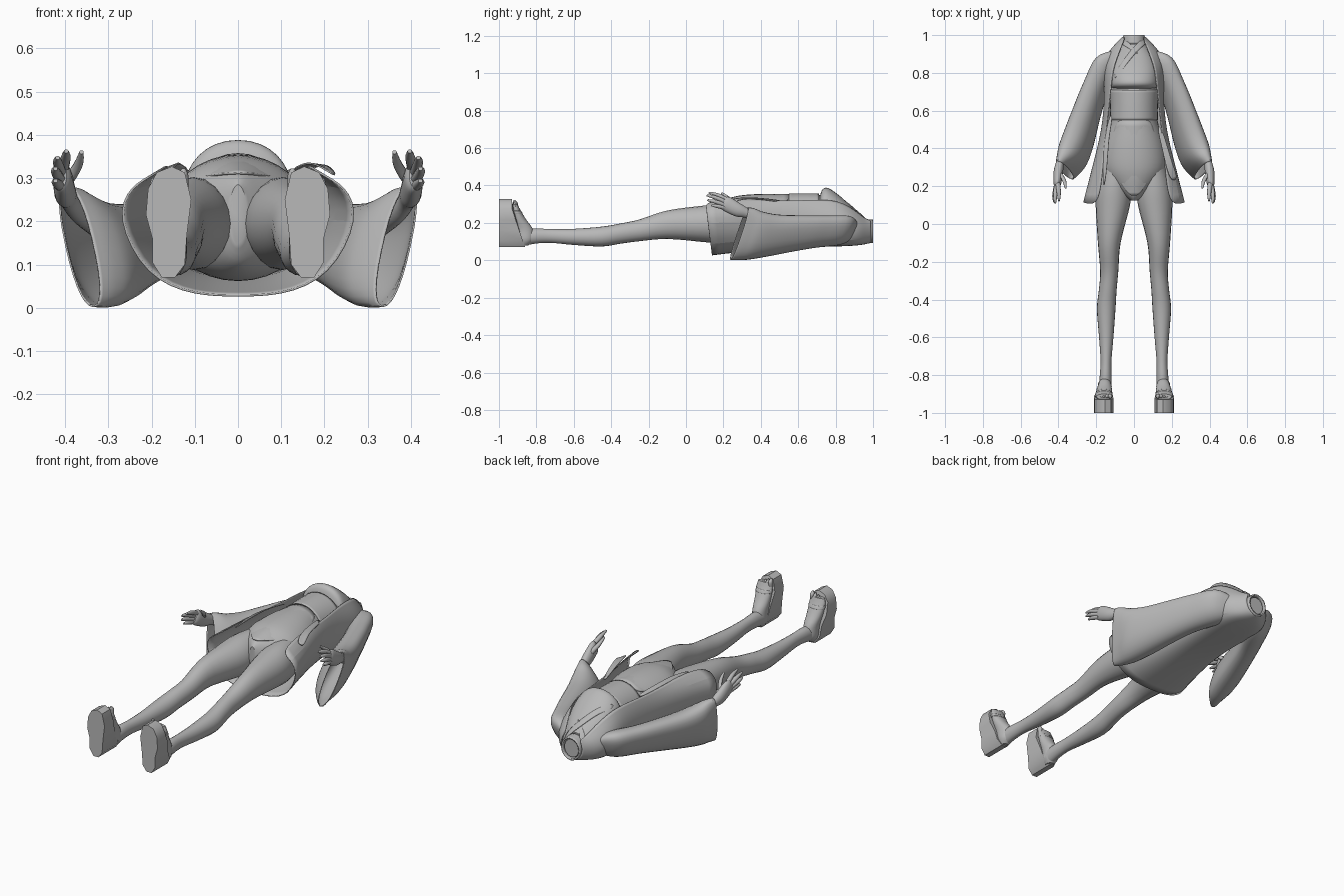
import bpy, bmesh, math
from mathutils import Vector

grey = bpy.data.materials.new("plain_grey")
grey.diffuse_color = (0.48, 0.48, 0.48, 1)
X, Y, Z = Vector((1, 0, 0)), Vector((0, 1, 0)), Vector((0, 0, 1))


def finish(name, bm, mirror=False, thick=0, subsurf=0, angle=40):
    bmesh.ops.recalc_face_normals(bm, faces=bm.faces)
    me = bpy.data.meshes.new(name)
    bm.to_mesh(me)
    bm.free()
    me.materials.append(grey)
    ob = bpy.data.objects.new(name, me)
    bpy.context.collection.objects.link(ob)
    if mirror:
        ob.modifiers.new("mirror", 'MIRROR').use_mirror_merge = False
    if subsurf:
        s = ob.modifiers.new("smooth", 'SUBSURF')
        s.levels = s.render_levels = subsurf
    if thick:
        t = ob.modifiers.new("cloth", 'SOLIDIFY')
        t.thickness, t.offset = thick, -1
    bpy.context.view_layer.objects.active = ob
    ob.select_set(True)
    bpy.ops.object.shade_smooth_by_angle(angle=math.radians(angle))
    ob.select_set(False)
    return ob


def spline(keys, steps):
    """Smooth interpolation through a list of number tuples."""
    out = []
    for i in range(len(keys) - 1):
        a, b, c, d = (keys[max(0, min(len(keys) - 1, i + k))] for k in (-1, 0, 1, 2))
        for s in range(steps):
            t = s / steps
            out.append([0.5 * (2*q + (r-p)*t + (2*p-5*q+4*r-s4)*t*t + (3*q-p-3*r+s4)*t**3)
                        for p, q, r, s4 in zip(a, b, c, d)])
    return out + [list(keys[-1])]


def tube(name, keys, u, v, n=20, steps=4, power=1.0, caps=True, **kw):
    """Loft ellipses; each key is x, y, z, radius along u, radius along v."""
    bm = bmesh.new()
    rings = []
    for x, y, z, ru, rv in spline(keys, steps):
        ring = []
        for i in range(n):
            a = 2 * math.pi * i / n
            ca, sa = math.cos(a), math.sin(a)
            p = Vector((x, y, z)) + u * ru * math.copysign(abs(ca)**power, ca) \
                + v * rv * math.copysign(abs(sa)**power, sa)
            ring.append(bm.verts.new(p))
        rings.append(ring)
    for a, b in zip(rings, rings[1:]):
        for i in range(n):
            bm.faces.new((a[i], a[(i+1) % n], b[(i+1) % n], b[i]))
    if caps:
        bm.faces.new(rings[0])
        bm.faces.new(rings[-1])
    return finish(name, bm, **kw)


def sheet(name, rows, **kw):
    """Surface through rows of points."""
    bm = bmesh.new()
    g = [[bm.verts.new(p) for p in r] for r in rows]
    for a, b in zip(g, g[1:]):
        for i in range(len(a) - 1):
            bm.faces.new((a[i], a[i+1], b[i+1], b[i]))
    return finish(name, bm, **kw)


# Legs
tube("legs", [(.152, -.87, .122, .034, .045), (.15, -.8, .13, .031, .04),
              (.148, -.72, .13, .029, .037), (.147, -.6, .125, .038, .043),
              (.147, -.45, .127, .049, .053), (.139, -.35, .143, .047, .054),
              (.131, -.25, .16, .048, .058), (.131, -.1, .19, .06, .076),
              (.112, .1, .195, .091, .098), (.105, .2, .195, .09, .107),
              (.09, .3, .195, .08, .105)], X, Z, mirror=True)

# Feet, toes and sandals
tube("feet", [(.155, -.87, .078, .02, .025), (.155, -.86, .11, .036, .045),
              (.155, -.868, .165, .037, .05), (.158, -.892, .22, .043, .036),
              (.16, -.908, .27, .046, .022), (.16, -.914, .3, .04, .014)],
     X, Y, mirror=True)
for i in range(5):
    x, top = .126 + i * .017, .322 - i * .007
    r = .011 if i == 0 else .009
    tube("toe_%d" % i, [(x, -.912, .28, r, r), (x, -.912, top - .015, r, r * 1.2),
                        (x, -.918, top, r * .4, r * .4)], X, Y, n=10, mirror=True)
sole = [(.21, .275), (.19, .313), (.155, .327), (.125, .313), (.11, .25), (.12, .17),
        (.125, .1), (.148, .07), (.178, .07), (.2, .105), (.2, .16), (.215, .215)]
bm = bmesh.new()
low = [bm.verts.new((x - .002, -1, z)) for x, z in sole]
high = [bm.verts.new((x - .002, -.86 - .07 * min(1, (z - .07) / .2), z)) for x, z in sole]
bm.faces.new(low)
bm.faces.new(high)
for i in range(12):
    bm.faces.new((low[i], low[i-1], high[i-1], high[i]))
finish("sandals", bm, mirror=True, angle=45)
tube("sandal_straps", [(.16, -.908, .265, .048, .026), (.16, -.904, .25, .047, .031)],
     X, Y, mirror=True, caps=False, thick=.004)

# Torso with neck
tube("torso", [(0, .125, .215, .02, .07), (0, .155, .205, .06, .104), (0, .22, .2, .13, .13),
               (0, .3, .205, .17, .143), (0, .42, .215, .16, .14), (0, .55, .222, .124, .13),
               (0, .65, .222, .124, .128), (0, .74, .215, .135, .13), (0, .82, .2, .14, .12),
               (0, .9, .17, .12, .085), (0, .95, .155, .06, .06), (0, .99, .155, .043, .047)],
     X, Z, n=32)
# Waistband and chest wrap
tube("waistband", [(0, .55, .224, .126, .133), (0, .63, .224, .126, .134), (0, .71, .223, .13, .134)],
     X, Z, n=32, caps=False, thick=.005)
tube("chest_wrap", [(0, .715, .24, .11, .1), (0, .73, .258, .124, .121), (0, .76, .26, .126, .126),
                    (0, .82, .24, .122, .106), (0, .89, .2, .1, .083), (0, .95, .165, .06, .06)],
     X, Z, n=32, power=.95)

# Overlapping collar: long lapel across the chest, short one beneath it
sheet("long_lapel", [[(-.112, .78, .318), (-.098, .765, .347)], [(-.07, .85, .316), (-.05, .835, .334)],
                     [(-.02, .92, .263), (.005, .905, .278)], [(.03, .97, .218), (.055, .95, .222)],
                     [(.06, .99, .16), (.072, .96, .16)]], thick=.004, subsurf=2)
sheet("short_lapel", [[(.01, .91, .272), (.03, .895, .281)], [(-.055, .945, .222), (-.03, .965, .22)],
                      [(-.072, .96, .16), (-.06, .99, .16)]], thick=.004, subsurf=2)
tube("neck_ring", [(0, .955, .155, .062, .066), (0, 1.0, .155, .056, .062)], X, Z,
     caps=False, thick=.008)

# Open jacket: half profiles from the front edge round to the middle of the back
profiles = [
    (.105, [(.185, .315), (.25, .285), (.284, .21), (.215, .07), (.1, .027), (0, .026)]),
    (.3, [(.165, .335), (.215, .295), (.23, .21), (.18, .09), (.1, .048), (0, .045)]),
    (.5, [(.15, .315), (.165, .275), (.172, .2), (.15, .11), (.09, .072), (0, .07)]),
    (.7, [(.125, .325), (.145, .28), (.16, .2), (.145, .11), (.09, .074), (0, .073)]),
    (.82, [(.115, .32), (.15, .265), (.17, .19), (.15, .1), (.09, .072), (0, .075)]),
    (.91, [(.08, .265), (.125, .225), (.15, .165), (.125, .1), (.08, .078), (0, .078)]),
    (.96, [(.06, .22), (.085, .2), (.095, .16), (.08, .11), (.05, .088), (0, .085)]),
    (.99, [(.05, .215), (.06, .19), (.066, .16), (.055, .12), (.03, .1), (0, .09)])]
rows = []
for k, (y, half) in enumerate(profiles):
    hem = .12 if k == 0 else 0
    pts = [(x, y + hem * (.31 - z), z) for x, z in half]
    rows.append(pts + [(-x, yy, z) for x, yy, z in reversed(pts[:-1])])
sheet("jacket", rows, thick=.005, subsurf=2)

# Sleeves: slim at the shoulder, sagging into a bag with a narrow opening
su, sv = Vector((.93, .37, 0)), Vector((.22, .33, 1))
tube("sleeves", [(.085, .9, .158, .028, .045), (.142, .845, .16, .062, .078),
                 (.203, .72, .153, .062, .086), (.246, .6, .143, .067, .097),
                 (.29, .46, .131, .075, .113), (.322, .37, .131, .073, .128),
                 (.345, .32, .139, .056, .138), (.366, .285, .143, .036, .141)],
     su, sv, n=28, power=.85, caps=False, thick=.004, mirror=True)

# Forearms, palms, fingers
hv = Vector((0, .4, .92))
tube("forearms", [(.30, .52, .18, .035, .035), (.36, .4, .22, .028, .032),
                  (.39, .33, .25, .022, .026), (.4, .28, .268, .025, .036),
                  (.405, .22, .3, .021, .04), (.409, .2, .308, .013, .033)],
     X, hv, mirror=True)
fingers = [((.403, .215, .327), (.398, .165, .35), (.397, .122, .362)),
           ((.41, .21, .313), (.417, .15, .338), (.417, .11, .347)),
           ((.411, .205, .297), (.422, .15, .315), (.422, .115, .322)),
           ((.41, .21, .28), (.42, .165, .29), (.422, .135, .294)),
           ((.395, .27, .29), (.37, .23, .33), (.362, .19, .36))]
for i, (a, b, c) in enumerate(fingers):
    tube("finger_%d" % i, [(*a, .013, .012), (*b, .011, .0105), (*c, .005, .005)],
         X, hv, n=10, mirror=True)

# Front apron panel and side ribbons
panel = []
for y, w, z in ((.55, .1, .358), (.42, .12, .36), (.3, .12, .353), (.22, .08, .336), (.15, .02, .314)):
    panel.append([(w * t, y, z - 5 * (w * t)**2 * (.9 if y > .2 else .5)) for t in (-1, -.5, 0, .5, 1)])
sheet("apron_panel", panel, thick=.005, subsurf=2)
sheet("side_ribbon", [[(.12, .52, .32), (.145, .52, .31)], [(.15, .4, .335), (.18, .4, .33)],
                      [(.17, .3, .338), (.21, .3, .335)], [(.2, .22, .325), (.235, .24, .3)]],
      thick=.004, subsurf=2)
sheet("hip_ribbon", [[(-.11, .58, .32), (-.13, .58, .31)], [(-.135, .46, .335), (-.155, .46, .325)],
                     [(-.14, .33, .338), (-.165, .33, .33)], [(-.155, .2, .32), (-.165, .2, .315)]],
      thick=.004, subsurf=2)
